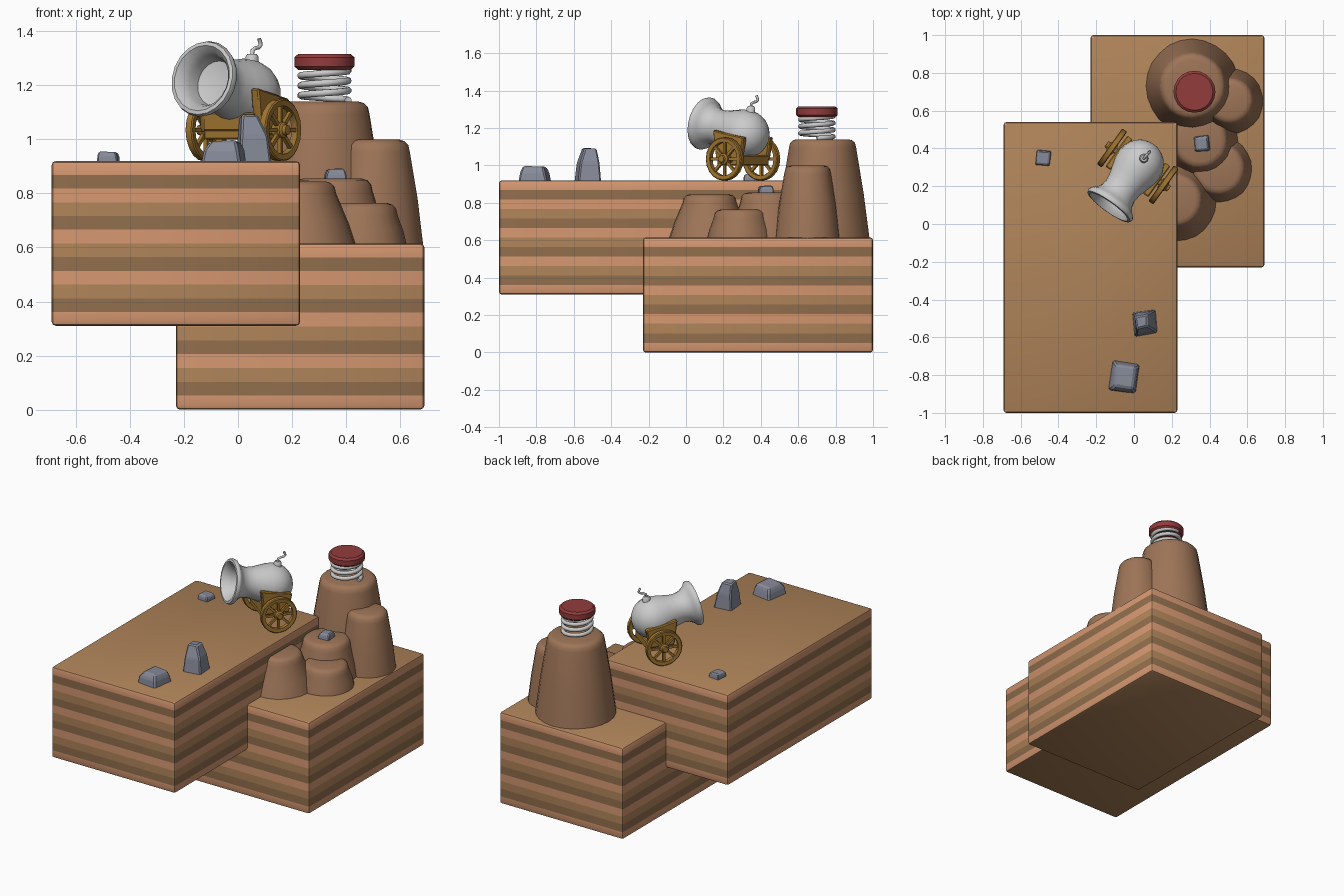
import bpy, bmesh, random
from math import sin, cos, pi, radians
from mathutils import Matrix, Vector

if "Cube" in bpy.data.objects:
    bpy.data.objects.remove(bpy.data.objects["Cube"])

random.seed(4)


def mat(name, r, g, b):
    m = bpy.data.materials.new(name)
    m.diffuse_color = [(c / 255) ** 2.2 for c in (r, g, b)] + [1]
    m.use_nodes = True
    m.node_tree.nodes["Principled BSDF"].inputs["Base Color"].default_value = m.diffuse_color
    return m


SALMON = mat("salmon_earth", 212, 150, 112)
TAN = mat("tan_earth", 174, 131, 90)
DARK = mat("dark_earth", 144, 110, 78)
MOUND = mat("mound_earth", 156, 116, 88)
STONE = mat("stone", 134, 138, 152)
WOOD = mat("wood", 160, 118, 52)
RED = mat("red", 146, 62, 62)


def finish(bm, name, mats=(), matrix=None, smooth=35):
    if matrix is not None:
        bm.transform(matrix)
    bmesh.ops.recalc_face_normals(bm, faces=bm.faces)
    me = bpy.data.meshes.new(name)
    bm.to_mesh(me)
    bm.free()
    ob = bpy.data.objects.new(name, me)
    bpy.context.collection.objects.link(ob)
    for m in mats:
        me.materials.append(m)
    if smooth:
        bpy.ops.object.select_all(action='DESELECT')
        ob.select_set(True)
        bpy.context.view_layer.objects.active = ob
        bpy.ops.object.shade_smooth_by_angle(angle=radians(smooth))
    return ob


def lathe(name, profile, n, mats=(), matrix=None, closed=False, smooth=35, wobble=0):
    """Revolve (radius, height) points around z."""
    bm = bmesh.new()
    k = [1 + random.uniform(-wobble, wobble) for _ in range(n)]
    rings = [[bm.verts.new((r * k[i] * cos(2 * pi * i / n), r * k[i] * sin(2 * pi * i / n), z))
              for i in range(n)] for r, z in profile]
    pairs = list(zip(rings, rings[1:])) + ([(rings[-1], rings[0])] if closed else [])
    for a, b in pairs:
        for i in range(n):
            j = (i + 1) % n
            bm.faces.new((a[i], a[j], b[j], b[i]))
    bmesh.ops.remove_doubles(bm, verts=bm.verts, dist=1e-5)
    return finish(bm, name, mats, matrix, smooth)


def box(bm, lo, hi, bevel=0.0, seg=1):
    lo, hi = Vector(lo), Vector(hi)
    m = Matrix.Translation((lo + hi) / 2) @ Matrix.Diagonal((*(hi - lo), 1))
    vs = bmesh.ops.create_cube(bm, size=1, matrix=m)['verts']
    if bevel:
        es = list({e for v in vs for e in v.link_edges})
        bmesh.ops.bevel(bm, geom=es, offset=bevel, segments=seg, profile=0.5, affect='EDGES')


def tube(name, points, radius, mats=()):
    cu = bpy.data.curves.new(name, 'CURVE')
    cu.dimensions = '3D'
    cu.bevel_depth, cu.bevel_resolution, cu.use_fill_caps = radius, 2, True
    sp = cu.splines.new('POLY')
    sp.points.add(len(points) - 1)
    for p, co in zip(sp.points, points):
        p.co = (*co, 1)
    sp.use_smooth = True
    ob = bpy.data.objects.new(name, cu)
    bpy.context.collection.objects.link(ob)
    bpy.ops.object.select_all(action='DESELECT')
    ob.select_set(True)
    bpy.context.view_layer.objects.active = ob
    bpy.ops.object.convert(target='MESH')
    for m in mats:
        ob.data.materials.append(m)


# Striped earth blocks
def earth_block(name, lo, hi):
    bm = bmesh.new()
    box(bm, lo, hi, 0.015, 2)
    step = (hi[2] - lo[2]) / 12
    for i in range(1, 12):
        bmesh.ops.bisect_plane(bm, geom=bm.verts[:] + bm.edges[:] + bm.faces[:],
                               plane_co=(0, 0, hi[2] - i * step), plane_no=(0, 0, 1))
    order = [2, 0, 1]  # dark, salmon, tan going down
    for f in bm.faces:
        band = int((hi[2] - f.calc_center_median().z) / step)
        f.material_index = 1 if abs(f.normal.z) > 0.9 else (0 if band == 0 else order[(band - 1) % 3])
    finish(bm, name, (SALMON, TAN, DARK))


earth_block("upper_block", (-0.69, -1, 0.31), (0.23, 0.54, 0.92))
earth_block("lower_block", (-0.23, -0.23, 0), (0.69, 1, 0.615))

# Rounded earth mounds: x, y, base radius, top radius, top height
for i, (x, y, rb, rt, top) in enumerate([
        (0.31, 0.73, 0.25, 0.178, 1.14), (0.51, 0.65, 0.175, 0.125, 1.0),
        (0.22, 0.125, 0.222, 0.145, 0.845), (0.45, 0.29, 0.178, 0.142, 0.765),
        (0.35, 0.44, 0.205, 0.15, 0.855)]):
    z0, s = 0.60, 0.045
    lathe(f"mound_{i + 1}", [(0, z0), (rb, z0), ((rb + rt) / 2 + 0.004, (z0 + top - s) / 2), (rt, top - s),
                             (rt - 0.006, top - 0.02), (rt - 0.02, top - 0.006), (rt - 0.04, top), (0, top)],
          24, (MOUND,), Matrix.Translation((x, y, 0)), wobble=0.012)


# Chipped stones: centre, base size, height, top scale, top shift, turn
def stone(name, pos, size, h, taper, shift, turn):
    bm = bmesh.new()
    box(bm, (-size[0] / 2, -size[1] / 2, -0.02), (size[0] / 2, size[1] / 2, h))
    es = [e for e in bm.edges if abs(e.verts[0].co.z - e.verts[1].co.z) > 0.01]
    bmesh.ops.subdivide_edges(bm, edges=es, cuts=1)
    for v in bm.verts:
        if v.co.z > h - 0.001:
            v.co.x = v.co.x * taper + shift[0]
            v.co.y = v.co.y * taper + shift[1]
        elif v.co.z > -0.01:
            v.co.z = h * 0.55
            v.co.x = v.co.x * (0.62 + 0.38 * taper) + shift[0] * 0.3
            v.co.y = v.co.y * (0.62 + 0.38 * taper) + shift[1] * 0.3
        v.co += Vector([random.uniform(-1, 1) * size[0] * 0.04 for _ in range(3)])
    bmesh.ops.bevel(bm, geom=bm.edges[:], offset=size[0] * 0.06, segments=1, affect='EDGES')
    finish(bm, name, (STONE,), Matrix.Translation(pos) @ Matrix.Rotation(radians(turn), 4, 'Z'), 0)


stone("tall_stone", (0.058, -0.525, 0.92), (0.125, 0.13), 0.17, 0.5, (-0.015, 0.01), 8)
stone("wide_stone", (-0.057, -0.812, 0.92), (0.15, 0.16), 0.078, 0.68, (0.01, 0), -8)
stone("small_stone", (-0.48, 0.35, 0.92), (0.08, 0.085), 0.035, 0.75, (0, 0), -4)
stone("mound_stone", (0.36, 0.425, 0.855), (0.085, 0.085), 0.038, 0.7, (0, 0), 5)

# Coil spring with red pad
turns, n = 3.3, 80
tube("spring", [(0.32 + 0.088 * cos(2 * pi * turns * i / n), 0.70 + 0.088 * sin(2 * pi * turns * i / n),
                 1.145 + 0.12 * i / n) for i in range(n + 1)], 0.013)
lathe("red_pad", [(0, 1.258), (0.098, 1.258), (0.111, 1.27), (0.111, 1.304), (0.098, 1.316), (0, 1.316)],
      20, (RED,), Matrix.Translation((0.32, 0.70, 0)))

# Cannon frame: local x is forward along the barrel, y is sideways
CANNON = Matrix.Translation((0.02, 0.305, 0)) @ Matrix.Rotation(radians(-125.6), 4, 'Z')
barrel = [(0.13 * sin(a), -0.13 * cos(a)) for a in [i * pi / 12 for i in range(7)]]
barrel += [(0.126, 0.04), (0.112, 0.09), (0.098, 0.14), (0.094, 0.18), (0.102, 0.215), (0.12, 0.242),
           (0.138, 0.256), (0.143, 0.27), (0.138, 0.284), (0.124, 0.286), (0.105, 0.265), (0.092, 0.235),
           (0.085, 0.19), (0, 0.17)]
lathe("barrel", barrel, 20, (), CANNON @ Matrix.Translation((-0.015, 0, 1.168))
      @ Matrix.Rotation(radians(90 - 12), 4, 'Y'), smooth=45)

# Fuse knob and bent fuse
lathe("fuse_knob", [(0, 1.27), (0.024, 1.27), (0.024, 1.306), (0.017, 1.317), (0, 1.317)], 10, (),
      Matrix.Translation((0.052, 0.347, 0)))
tube("fuse", [(0.052, 0.347, 1.31), (0.054, 0.349, 1.33), (0.064, 0.362, 1.338), (0.077, 0.376, 1.341),
              (0.084, 0.384, 1.35), (0.082, 0.381, 1.362), (0.078, 0.377, 1.373)], 0.0075)

# Carriage: bed, axle and sloping cheeks
bm = bmesh.new()
box(bm, (-0.085, -0.12, 1.0), (0.085, 0.12, 1.055), 0.006)
box(bm, (0.055, -0.12, 1.03), (0.09, 0.12, 1.10), 0.006)
box(bm, (-0.018, -0.165, 1.017), (0.018, 0.165, 1.053), 0.006)
finish(bm, "carriage_bed", (WOOD,), CANNON)
for s, side in ((-1, "left"), (1, "right")):
    bm = bmesh.new()
    box(bm, (-0.1, s * 0.122 - 0.018, 1.03), (0.1, s * 0.122 + 0.018, 1.17), 0.006)
    for v in bm.verts:
        if v.co.z > 1.1:
            v.co.z += v.co.x * 0.2
        else:
            v.co.x *= 0.8
    finish(bm, side + "_cheek", (WOOD,), CANNON)

    # Spoked wheel with hub
    W = CANNON @ Matrix.Translation((0, s * 0.168, 1.035)) @ Matrix.Rotation(radians(-90 * s), 4, 'X')
    lathe(side + "_wheel_rim", [(0.09, -0.014), (0.111, -0.016), (0.116, -0.012), (0.116, 0.012),
                                (0.111, 0.016), (0.09, 0.014)], 20, (WOOD,), W, closed=True)
    lathe(side + "_wheel_hub", [(0, -0.02), (0.03, -0.02), (0.03, 0.016), (0.02, 0.022), (0.018, 0.035),
                                (0, 0.037)], 12, (WOOD,), W)
    bm = bmesh.new()
    for i in range(8):
        b2 = bmesh.ops.create_cube(bm, size=1, matrix=Matrix.Rotation(i * pi / 4, 4, 'Z')
                                   @ Matrix.Translation((0.06, 0, 0)) @ Matrix.Diagonal((0.075, 0.015, 0.015, 1)))
    finish(bm, side + "_wheel_spokes", (WOOD,), W)
